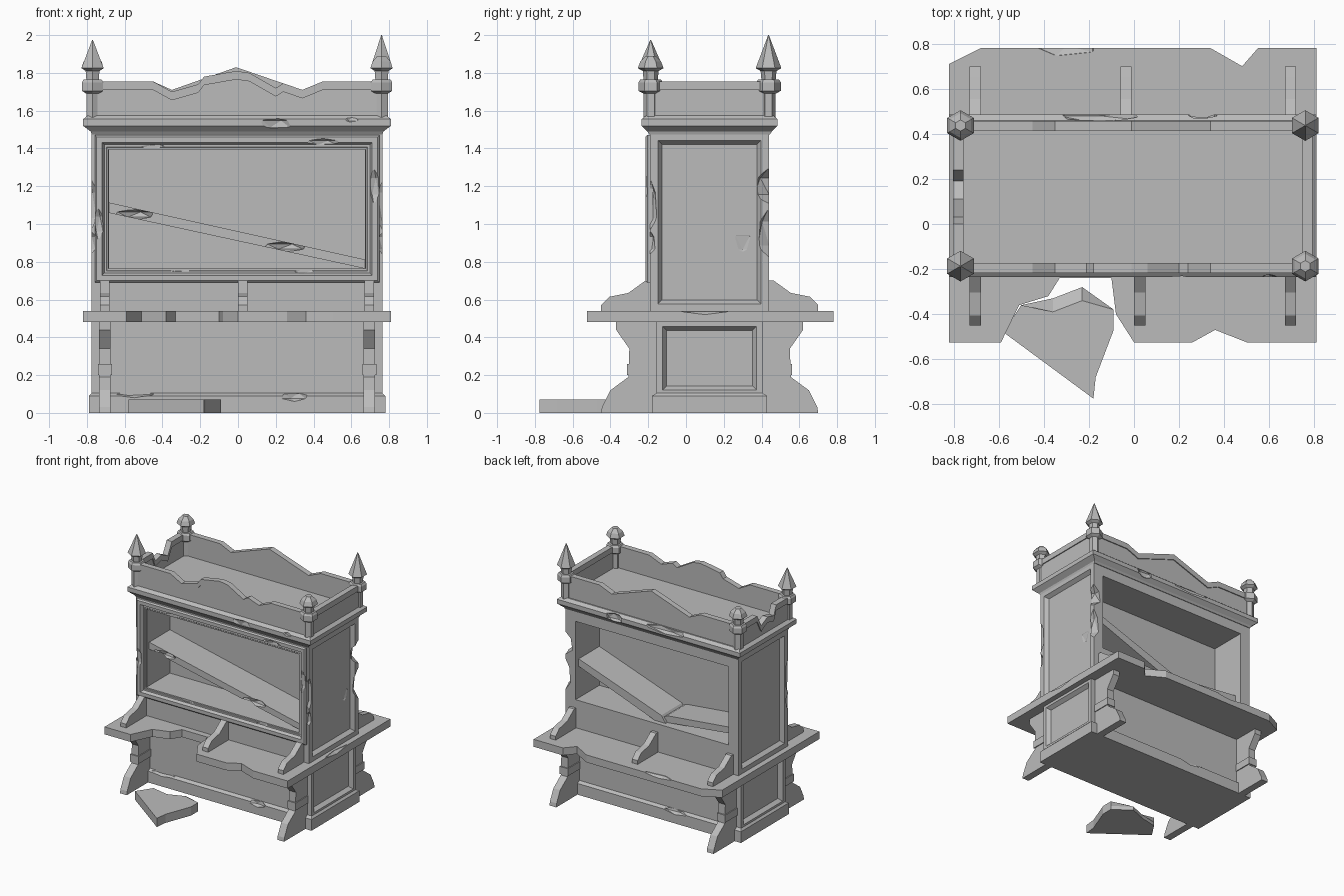
import bpy
import bmesh
from math import sin, cos, pi
from mathutils import Vector

CX, CY = -0.005, 0.125          # centre of the cabinet
SIDES = (("front", -1), ("back", 1))
FLANKS = (("right", -1), ("left", 1))

cube = bpy.data.objects.get("Cube")
if cube:
    bpy.data.objects.remove(cube, do_unlink=True)

stone = bpy.data.materials.new("grey_stone")
stone.use_nodes = True
stone.diffuse_color = (0.5, 0.5, 0.5, 1)
stone.node_tree.nodes["Principled BSDF"].inputs["Base Color"].default_value = stone.diffuse_color


def finish(name, bm):
    bmesh.ops.recalc_face_normals(bm, faces=bm.faces)
    mesh = bpy.data.meshes.new(name)
    bm.to_mesh(mesh)
    bm.free()
    mesh.materials.append(stone)
    obj = bpy.data.objects.new(name, mesh)
    bpy.context.collection.objects.link(obj)
    return obj


def loft(name, rings, closed=False):
    """Bridge rings of points; cap the ends or close into a loop."""
    bm = bmesh.new()
    loops = [[bm.verts.new(p) for p in ring] for ring in rings]
    pairs = list(zip(loops, loops[1:]))
    if closed:
        pairs.append((loops[-1], loops[0]))
    else:
        bm.faces.new(loops[0])
        bm.faces.new(loops[-1])
    for low, high in pairs:
        for i in range(len(low)):
            j = (i + 1) % len(low)
            bm.faces.new((low[i], low[j], high[j], high[i]))
    return finish(name, bm)


def prism(name, points, axis, start, end):
    """Extrude a flat outline along one axis."""
    place = {"x": lambda p, t: (t, p[0], p[1]),
             "y": lambda p, t: (p[0], t, p[1]),
             "z": lambda p, t: (p[0], p[1], t)}[axis]
    return loft(name, [[place(p, t) for p in points] for t in (start, end)])


def rect(hx, hy):
    return [(CX + a * hx, CY + b * hy) for a, b in ((-1, -1), (1, -1), (1, 1), (-1, 1))]


def stepped_block(name, steps):
    return loft(name, [[(x, y, z) for x, y in rect(hx, hy)] for z, hx, hy in steps])


def box(name, x0, x1, y0, y1, z0, z1):
    return prism(name, [(x0, y0), (x1, y0), (x1, y1), (x0, y1)], "z", z0, z1)


def sink_panel(obj, side, border, slope=0.03, depth=0.03):
    """Sink a bevelled panel into the face that looks along x."""
    bm = bmesh.new()
    bm.from_mesh(obj.data)
    faces = [f for f in bm.faces if f.normal.x * side > 0.9]
    bmesh.ops.inset_region(bm, faces=faces, thickness=border)
    bmesh.ops.inset_region(bm, faces=faces, thickness=slope, depth=-depth)
    bm.to_mesh(obj.data)
    bm.free()


def chip(obj, dents):
    """Knock faceted dents out of a part."""
    bm = bmesh.new()
    for x, y, z, rx, ry, rz in dents:
        made = bmesh.ops.create_icosphere(bm, subdivisions=1, radius=1)["verts"]
        for v in made:
            v.co = Vector((x + v.co.x * rx, y + v.co.y * ry, z + v.co.z * rz))
    cutter = finish("chip_cutter", bm)
    cutter.hide_render = True
    mod = obj.modifiers.new("chips", "BOOLEAN")
    mod.operation, mod.solver, mod.object = "DIFFERENCE", "EXACT", cutter
    bpy.context.view_layer.objects.active = obj
    bpy.ops.object.modifier_apply(modifier=mod.name)
    bpy.data.objects.remove(cutter, do_unlink=True)


# Lower cabinet with sunken side panels
plinth = stepped_block("plinth", [(0, .785, .305), (.09, .785, .305), (.105, .77, .28)])
chip(plinth, [(.3, -.18, .09, .08, .03, .03), (-.55, -.18, .11, .14, .04, .03),
              (-.2, .43, .1, .12, .03, .03)])
base = stepped_block("lower_cabinet", [(.09, .77, .28), (.49, .77, .28)])
for _, flank in FLANKS:
    sink_panel(base, flank, .045)

# Broken counter slab
counter = prism("counter", [
    (-.82, -.525), (-.59, -.525), (-.51, -.36), (-.38, -.32), (-.33, -.24), (-.1, -.24),
    (-.08, -.4), (0, -.525), (.26, -.525), (.36, -.47), (.5, -.525), (.81, -.525),
    (.81, .78), (.55, .78), (.48, .7), (.34, .78), (-.68, .78), (-.82, .71)], "z", .48, .54)
chip(counter, [(-.3, .79, .55, .16, .05, .03), (.81, .1, .55, .03, .16, .03)])

# Fallen piece of the counter
outline = [(-.58, -.48), (-.5, -.36), (-.36, -.33), (-.23, -.28), (-.09, -.38),
           (-.09, -.47), (-.17, -.68), (-.18, -.775)]
worn = [(x, y - (.06 if -.4 < x < -.2 else 0)) for x, y in outline]
loft("fallen_slab", [[(x, y, 0) for x, y in outline], [(x, y, .03) for x, y in outline],
                     [(x, y, .07) for x, y in worn]])

# Legs under the counter and brackets on top of it
LEG = [(.27, 0), (.575, 0), (.57, .03), (.525, .12), (.43, .19), (.425, .34),
       (.495, .44), (.495, .485), (.27, .485)]
BRACKET = [(.3, .535), (.575, .535), (.575, .57), (.53, .615), (.43, .635), (.34, .7), (.3, .7)]
for side, s in SIDES:
    for flank, f in FLANKS:
        x = CX + f * .7
        prism(f"{side}_{flank}_leg", [(CY + s * d, z) for d, z in LEG], "x", x - .03, x + .03)
        y0, y1 = sorted((CY + s * .27, CY + s * .437))
        box(f"{side}_{flank}_leg_collar", x - .037, x + .037, y0, y1, .2, .26)
    for i, x in enumerate((CX - .7, CX - s * .03, CX + .7)):
        prism(f"{side}_bracket_{i}", [(CY + s * d, z) for d, z in BRACKET], "x", x - .025, x + .025)

# Upper cabinet shell, open at front and back with a dividing wall
Y0, Y1 = CY - .315, CY + .315
for flank, f in FLANKS:
    x0, x1 = sorted((CX + f * .68, CX + f * .77))
    wall = box(f"{flank}_wall", x0, x1, Y0, Y1, .535, 1.485)
    sink_panel(wall, f, .06)
    xw = CX + f * .78
    dents = [(xw, Y0, 1.1, .05, .04, .15), (xw, Y0, .9, .04, .03, .07)]
    if f > 0:
        dents += [(xw, Y1, 1.2, .08, .09, .1), (xw, Y1, .95, .06, .07, .14),
                  (xw - .02, .3, .9, .03, .07, .08)]
    chip(wall, dents)
box("cabinet_floor", CX - .68, CX + .68, Y0, Y1, .535, .765)
box("cabinet_ceiling", CX - .68, CX + .68, Y0, Y1, 1.395, 1.485)
box("dividing_wall", CX - .69, CX + .69, CY - .012, CY + .012, .75, 1.41)

# Moulded window frames: (inset from outer edge, distance from centre)
MOULD = [(0, .3), (0, .33), (.01, .34), (.038, .34), (.05, .318), (.062, .318),
         (.075, .305), (.075, .3)]
for side, s in SIDES:
    rings = []
    for inset, d in MOULD:
        hx, z0, z1 = .753 - inset, .69 + inset, 1.47 - inset
        rings.append([(CX + a * hx, CY + s * d, z)
                      for a, z in ((-1, z0), (1, z0), (1, z1), (-1, z1))])
    frame = loft(f"{side}_window_frame", rings, closed=True)
    y = CY + s * .345
    dents = [(-.74, y, 1.0, .035, .03, .09), (.72, y, 1.2, .035, .03, .1),
             (.45, y, 1.43, .1, .03, .025), (-.45, y, 1.41, .12, .04, .02),
             (-.3, y, .76, .15, .04, .02), (.35, y, .75, .1, .04, .02)]
    if s > 0:
        dents += [(.77, y, 1.2, .09, .06, .1), (.77, y, .95, .06, .05, .14)]
    chip(frame, dents)

# Collapsed shelves
front_shelf = prism("front_shelf", [(-.69, 1.06), (.68, .762), (.68, .81), (-.69, 1.115)], "y", -.15, CY)
chip(front_shelf, [(-.55, -.16, 1.05, .12, .05, .03), (.25, -.16, .88, .13, .05, .03)])
prism("back_shelf_left", [(.68, 1.02), (.68, 1.08), (-.06, .82), (-.1, .765), (0, .765)], "y", CY, .4)
prism("back_shelf_right", [(-.69, .83), (-.69, .88), (-.1, .82), (.0, .765), (-.1, .765)], "y", CY, .38)

# Cornice
cornice = stepped_block("cornice", [(1.475, .77, .32), (1.49, .775, .33), (1.52, .815, .36),
                                    (1.555, .815, .36), (1.575, .79, .335)])
chip(cornice, [(.2, -.25, 1.53, .1, .04, .04), (.6, -.25, 1.56, .05, .03, .03),
               (-.2, -.24, 1.58, .16, .03, .02), (-.15, .48, 1.56, .2, .03, .03),
               (.3, .48, 1.54, .08, .03, .04)])


def parapet(name, top, axis, centre):
    """Thin wall with a raised cap following its top line."""
    ends = (top[-1][0], top[0][0])
    prism(name, top + [(e, 1.565) for e in ends], axis, centre - .015, centre + .015)
    cap = top + [(p, z - .045) for p, z in reversed(top)]
    prism(name + "_cap", cap, axis, centre - .023, centre + .023)


# Parapet: whole at the back, worn at the front and the right
crest = [(-.77, 1.755), (-.45, 1.755), (-.35, 1.71), (-.01, 1.83), (.34, 1.71), (.45, 1.755), (.76, 1.755)]
worn_crest = crest[:2] + [(-.35, 1.7), (-.21, 1.74), (-.18, 1.78), (-.01, 1.81), (.06, 1.8),
                          (.2, 1.72), (.24, 1.745)] + crest[-3:]
parapet("front_parapet", worn_crest, "y", CY - .32)
parapet("back_parapet", crest, "y", CY + .31)
ends = [(CY - .315, 1.755), (CY + .315, 1.755)]
parapet("left_parapet", ends, "x", CX + .775)
parapet("right_parapet", ends[:1] + [(0, 1.755), (.03, 1.68), (.11, 1.7), (.19, 1.66), (.24, 1.755)]
        + ends[1:], "x", CX - .775)

# Six-sided corner posts with pointed or snapped finials
POST = [(.038, 1.565), (.038, 1.69), (.065, 1.705), (.065, 1.75), (.055, 1.765),
        (.038, 1.765), (.042, 1.81), (.068, 1.825)]
for side, s in SIDES:
    for flank, f in FLANKS:
        whole = s == f
        tip = [(.002, 2.0 if s > 0 else 1.975)] if whole else [(.055, 1.86), (.025, 1.89)]
        cx, cy = CX + f * .765, CY + s * .312
        loft(f"{side}_{flank}_finial", [
            [(cx + r * sin(k * pi / 3), cy + r * cos(k * pi / 3), z) for k in range(6)]
            for r, z in POST + tip])
